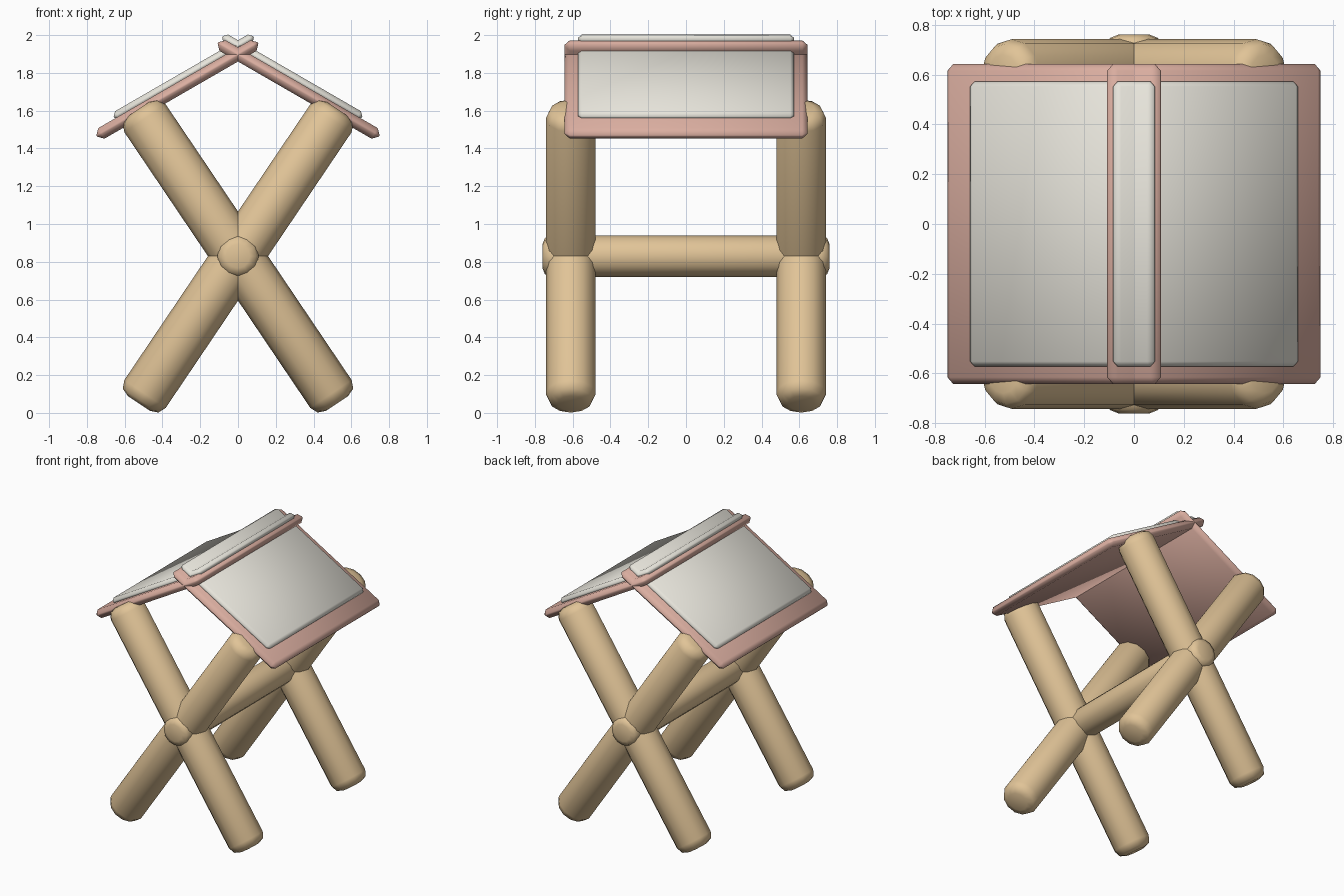
import bpy
from math import radians, pi

if "Cube" in bpy.data.objects:
    bpy.data.objects.remove(bpy.data.objects["Cube"])


def material(name, rgb):
    m = bpy.data.materials.new(name)
    m.diffuse_color = (*rgb, 1)
    m.use_nodes = True
    m.node_tree.nodes["Principled BSDF"].inputs["Base Color"].default_value = m.diffuse_color
    return m


wood = material("wood", (0.75, 0.55, 0.31))
pink = material("pink_cloth", (0.70, 0.42, 0.35))
cream = material("cream_cloth", (0.80, 0.78, 0.71))


def finish(ob, name, mat, bevel, segments):
    """Scale in, round the hard edges and shade smooth."""
    ob.name = name
    ob.data.materials.append(mat)
    bpy.ops.object.transform_apply(location=False, rotation=False, scale=True)
    mod = ob.modifiers.new("rounding", 'BEVEL')
    mod.width = bevel
    mod.segments = segments
    mod.limit_method = 'ANGLE'
    mod.angle_limit = radians(50)
    bpy.ops.object.shade_smooth()


def log(name, loc, rot, radius, length, bevel):
    bpy.ops.mesh.primitive_cylinder_add(vertices=12, radius=radius, depth=length,
                                        location=loc, rotation=rot)
    finish(bpy.context.object, name, wood, bevel, 2)


def panel(name, side, mat, apex, low, high, half_y, thick, bevel):
    """Sloping slab; low/high are distances along the slope from the ridge."""
    slope = radians(30)
    mid = (low + high) / 2
    loc = (side * mid * 0.866, 0, apex - mid * 0.5)
    bpy.ops.mesh.primitive_cube_add(size=1, location=loc, rotation=(0, side * slope, 0))
    ob = bpy.context.object
    ob.scale = (low - high, half_y * 2, thick)
    finish(ob, name, mat, bevel, 1)


# crossed legs at both ends
for y, end in ((-0.61, "front"), (0.61, "back")):
    for s, side in ((-1, "left"), (1, "right")):
        log(f"{end}_leg_{side}", (0, y, 0.83), (0, s * radians(34), 0), 0.132, 1.88, 0.06)

# bar joining the two crossings
log("crossbar", (0, 0, 0.83), (pi / 2, 0, 0), 0.11, 1.52, 0.045)

# roof slabs, crossing each other at the ridge
for s, side in ((-1, "left"), (1, "right")):
    panel(f"roof_base_{side}", s, pink, 1.8975, 0.863, -0.122, 0.643, 0.065, 0.028)
    panel(f"roof_cover_{side}", s, cream, 1.944, 0.757, -0.094, 0.572, 0.05, 0.02)
